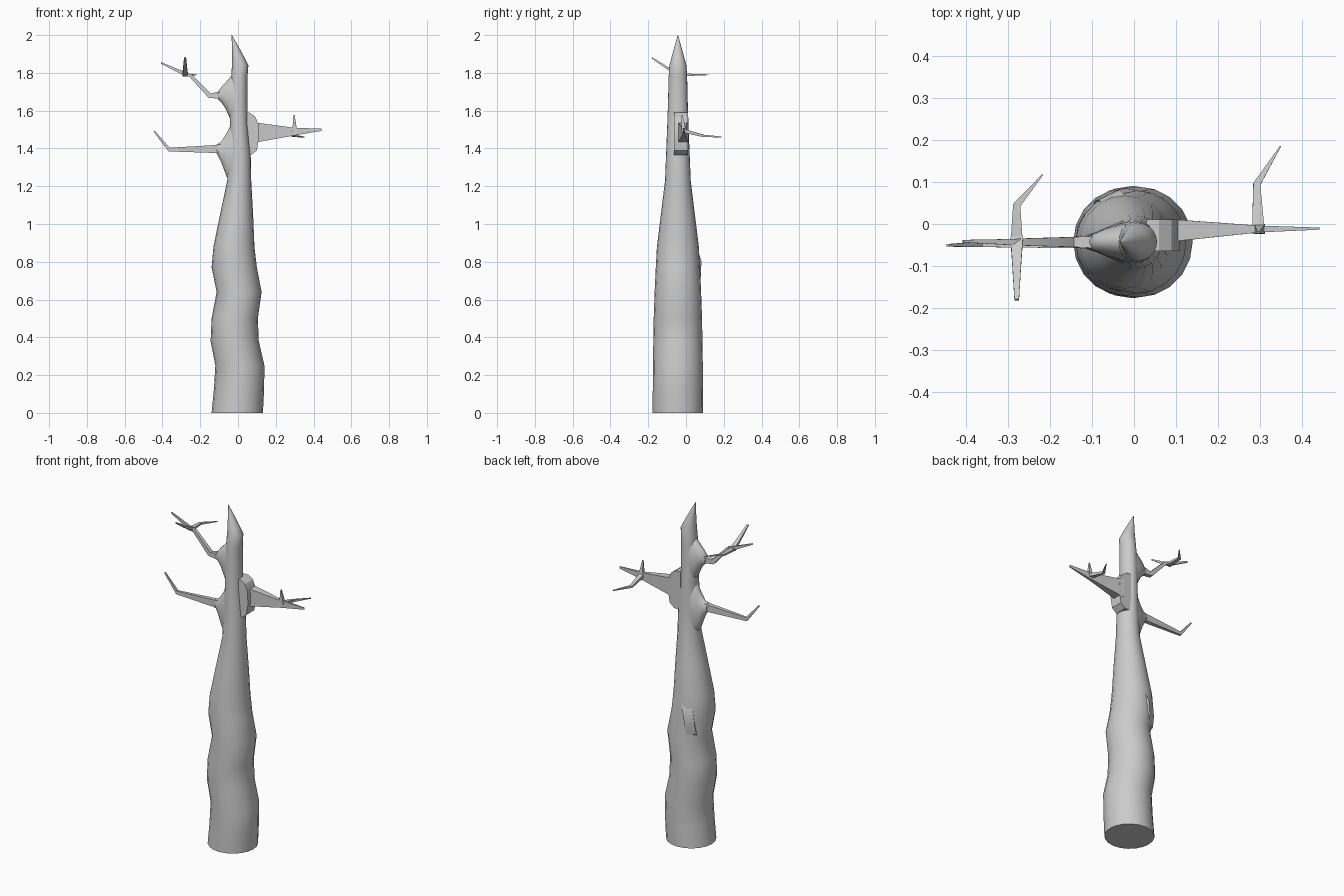
import bpy, bmesh, math
from mathutils import Vector, Matrix

if "Cube" in bpy.data.objects:
    bpy.data.objects.remove(bpy.data.objects["Cube"])

YC = -0.043  # trunk axis depth


def finish(name, bm, angle=40):
    bmesh.ops.recalc_face_normals(bm, faces=bm.faces)
    me = bpy.data.meshes.new(name)
    bm.to_mesh(me)
    bm.free()
    ob = bpy.data.objects.new(name, me)
    bpy.context.collection.objects.link(ob)
    bpy.ops.object.select_all(action='DESELECT')
    ob.select_set(True)
    bpy.context.view_layer.objects.active = ob
    bpy.ops.object.shade_smooth_by_angle(angle=math.radians(angle))
    return ob


def loft(name, rings, angle=40):
    bm = bmesh.new()
    vr = [[bm.verts.new(p) for p in r] for r in rings]
    n = len(vr[0])
    for a, b in zip(vr, vr[1:]):
        for i in range(n):
            j = (i + 1) % n
            bm.faces.new((a[i], a[j], b[j], b[i]))
    bm.faces.new(vr[0])
    bm.faces.new(vr[-1])
    return finish(name, bm, angle)


def limb(name, path, up=(0, 0, 1)):
    """Four-sided branch; path of (x, y, z, width, height)."""
    pts = [Vector(p[:3]) for p in path]
    rings = []
    for i, p in enumerate(path):
        t = (pts[min(i + 1, len(pts) - 1)] - pts[max(i - 1, 0)]).normalized()
        side = t.cross(Vector(up)).normalized()
        top = side.cross(t)
        rings.append([pts[i] + side * p[3] / 2 * s + top * p[4] / 2 * u
                      for s, u in ((1, 1), (-1, 1), (-1, -1), (1, -1))])
    return loft(name, rings, 30)


def flare(name, sections):
    """Swelling on the left of the trunk; sections of (x, z_low, z_high, half depth)."""
    rings = []
    for x, lo, hi, ry in sections:
        rings.append([Vector((x, YC + ry * math.cos(a), (lo + hi) / 2 + (hi - lo) / 2 * math.sin(a)))
                      for a in (i * math.tau / 16 for i in range(16))])
    return loft(name, rings, 60)


def collar(name, outline, width, matrix):
    """Bark plate: (out, z) outline given a width, then placed."""
    bm = bmesh.new()
    f = bm.faces.new([bm.verts.new((x, -width / 2, z)) for x, z in outline])
    ex = bmesh.ops.extrude_face_region(bm, geom=[f])
    bmesh.ops.translate(bm, vec=(0, width, 0),
                        verts=[v for v in ex['geom'] if isinstance(v, bmesh.types.BMVert)])
    bmesh.ops.transform(bm, matrix=matrix, verts=bm.verts)
    return finish(name, bm, 30)


# Trunk: z, left x, right x, half depth
trunk = [(0, -.14, .132, .134), (.12, -.128, .138, .133), (.25, -.12, .14, .132),
         (.38, -.145, .11, .130), (.50, -.14, .105, .128), (.64, -.113, .125, .123),
         (.77, -.14, .10, .117), (.88, -.13, .087, .111), (1.05, -.095, .08, .09),
         (1.23, -.057, .07, .068), (1.38, -.05, .067, .062), (1.53, -.042, .052, .056),
         (1.65, -.045, .05, .052), (1.78, -.036, .05, .049), (1.84, -.032, .055, .045),
         (1.88, -.031, .035, .034), (1.93, -.032, .008, .021), (2.0, -.034, -.032, .001)]
rings = []
for z, xl, xr, ry in trunk:
    rings.append([Vector(((xl + xr) / 2 + (xr - xl) / 2 * math.cos(a), YC + ry * math.sin(a), z))
                  for a in (i * math.tau / 20 for i in range(20))])
loft("trunk", rings, 50)

# Left swellings where branches leave the trunk
flare("lower_left_flare", [(.0, 1.17, 1.57, .055), (-.03, 1.20, 1.54, .05), (-.06, 1.25, 1.48, .037),
                           (-.09, 1.33, 1.435, .024), (-.115, 1.378, 1.42, .016)])
flare("upper_left_flare", [(.0, 1.51, 1.81, .05), (-.03, 1.53, 1.79, .045), (-.065, 1.61, 1.75, .034),
                           (-.085, 1.64, 1.73, .025), (-.106, 1.66, 1.70, .016)])

# Left branches and their twigs
limb("lower_left_branch", [(-.09, -.045, 1.397, .03, .05), (-.12, -.045, 1.397, .026, .042),
                           (-.365, -.048, 1.394, .014, .02), (-.444, -.051, 1.492, .006, .008)])
limb("upper_left_branch", [(-.08, -.043, 1.683, .03, .045), (-.15, -.043, 1.68, .024, .026),
                           (-.25, -.043, 1.785, .018, .018), (-.30, -.043, 1.803, .014, .018),
                           (-.408, -.041, 1.853, .006, .008)])
limb("upper_left_front_twig", [(-.28, -.035, 1.79, .03, .02), (-.28, -.09, 1.82, .022, .014),
                               (-.28, -.181, 1.88, .011, .007)])
limb("upper_left_back_twig", [(-.28, -.05, 1.79, .03, .014), (-.28, .045, 1.79, .018, .01),
                              (-.218, .118, 1.79, .003, .004)])

# Right bark collar, and a matching raised plate low on the back
outline = [(.03, 1.59), (.06, 1.59), (.09, 1.57), (.108, 1.53), (.11, 1.45), (.1, 1.39),
           (.07, 1.365), (.03, 1.365)]
collar("right_collar", outline, .075, Matrix.Translation((0, -.027, 0)))
place = (Matrix.Translation((-.012, YC, 0)) @ Matrix.Rotation(math.radians(116), 4, 'Z')
         @ Matrix.Translation((.014, 0, -.722)) @ Matrix.Translation((0, 0, 1.478))
         @ Matrix.Rotation(math.radians(8), 4, 'X') @ Matrix.Translation((0, 0, -1.478)))
collar("back_plate", outline, .055, place)

# Right branch and its twigs
limb("right_branch", [(.08, -.015, 1.485, .055, .11), (.11, -.015, 1.485, .05, .1),
                      (.30, -.012, 1.489, .016, .04), (.442, -.011, 1.499, .005, .012)])
limb("right_back_twig", [(.297, -.02, 1.495, .03, .02), (.293, .095, 1.466, .017, .012),
                         (.35, .186, 1.461, .003, .005)])
limb("right_up_twig", [(.3, -.012, 1.49, .024, .026), (.297, -.02, 1.576, .005, .006)], (1, 0, 0))
